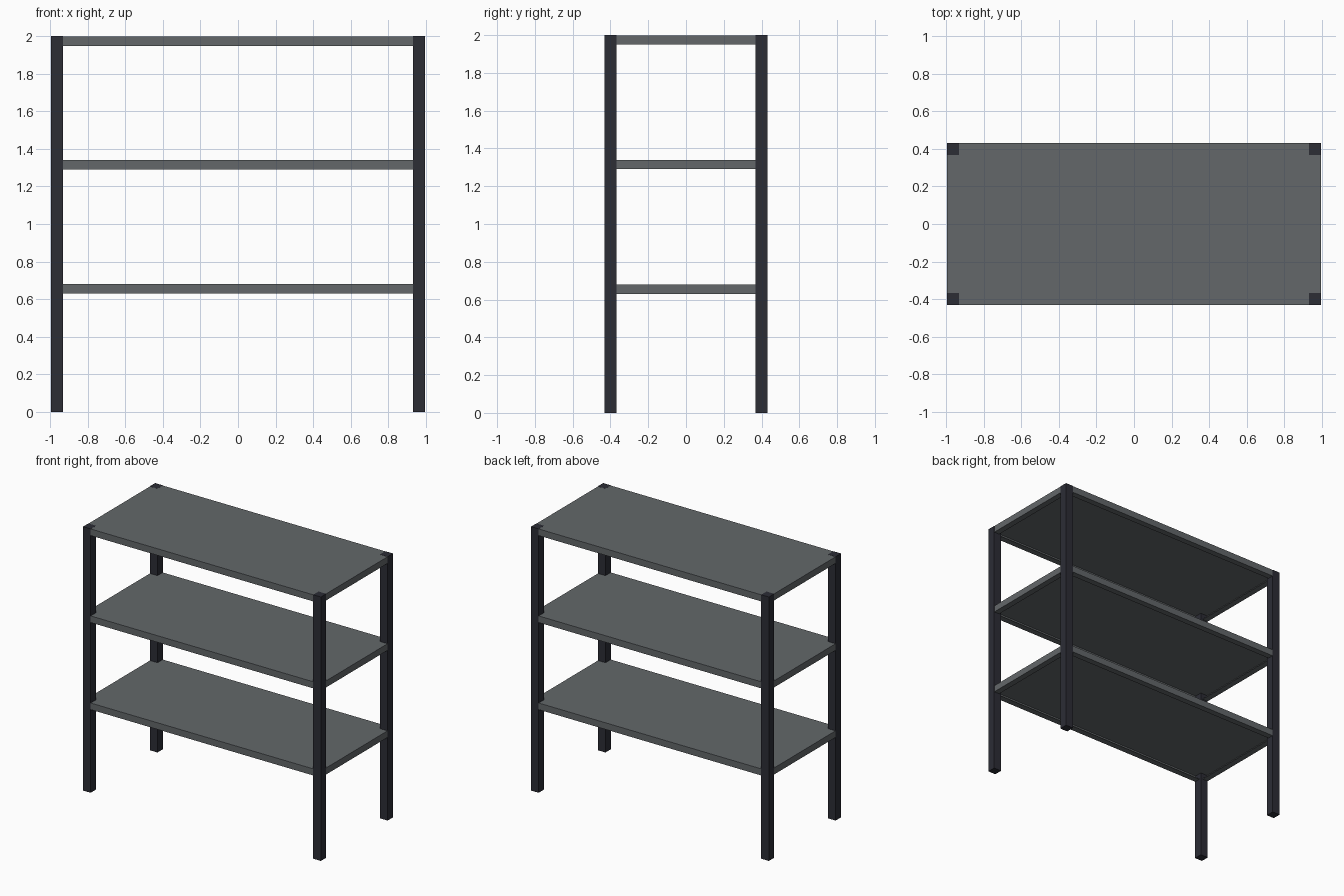
import bpy, bmesh
from mathutils import Matrix

if "Cube" in bpy.data.objects:
    bpy.data.objects.remove(bpy.data.objects["Cube"])

HX, HY, H = 0.997, 0.432, 2.0     # half width, half depth, height
POST = 0.064                      # post thickness
SHELF = 0.05                      # shelf thickness


def material(name, rgb):
    m = bpy.data.materials.new(name)
    m.diffuse_color = (*rgb, 1)
    m.use_nodes = True
    m.node_tree.nodes["Principled BSDF"].inputs["Base Color"].default_value = m.diffuse_color
    return m


def box(name, center, size, mat):
    bm = bmesh.new()
    bmesh.ops.create_cube(bm, size=1, matrix=Matrix.Diagonal((*size, 1)))
    me = bpy.data.meshes.new(name)
    bm.to_mesh(me)
    bm.free()
    me.materials.append(mat)
    ob = bpy.data.objects.new(name, me)
    ob.location = center
    bpy.context.collection.objects.link(ob)
    return ob


def fold_sheet(ob, lip, thickness):
    # turns a box into bent sheet: top, sides and a return lip below
    bm = bmesh.new()
    bm.from_mesh(ob.data)
    bm.normal_update()
    bottom = [f for f in bm.faces if f.normal.z < -0.9]
    bmesh.ops.inset_region(bm, faces=bottom, thickness=lip)
    bmesh.ops.delete(bm, geom=bottom, context="FACES_ONLY")
    bm.to_mesh(ob.data)
    bm.free()
    mod = ob.modifiers.new("sheet_thickness", "SOLIDIFY")
    mod.thickness = thickness
    mod.offset = -1
    mod.use_even_offset = True


dark = material("charcoal_post", (0.025, 0.026, 0.036))
grey = material("grey_shelf", (0.125, 0.137, 0.144))

# Four corner posts
for sx, side in ((-1, "left"), (1, "right")):
    for sy, end in ((-1, "front"), (1, "back")):
        box(f"{end}_{side}_post",
            (sx * (HX - POST / 2), sy * (HY - POST / 2), H / 2),
            (POST, POST, H), dark)

# Three shelves, a hair inside the posts so the faces never coincide
for name, top in (("lower", 0.68), ("middle", 1.34), ("top", 1.999)):
    shelf = box(f"{name}_shelf", (0, 0, top - SHELF / 2),
                (2 * HX - 0.002, 2 * HY - 0.002, SHELF), grey)
    fold_sheet(shelf, 0.065, 0.005)
